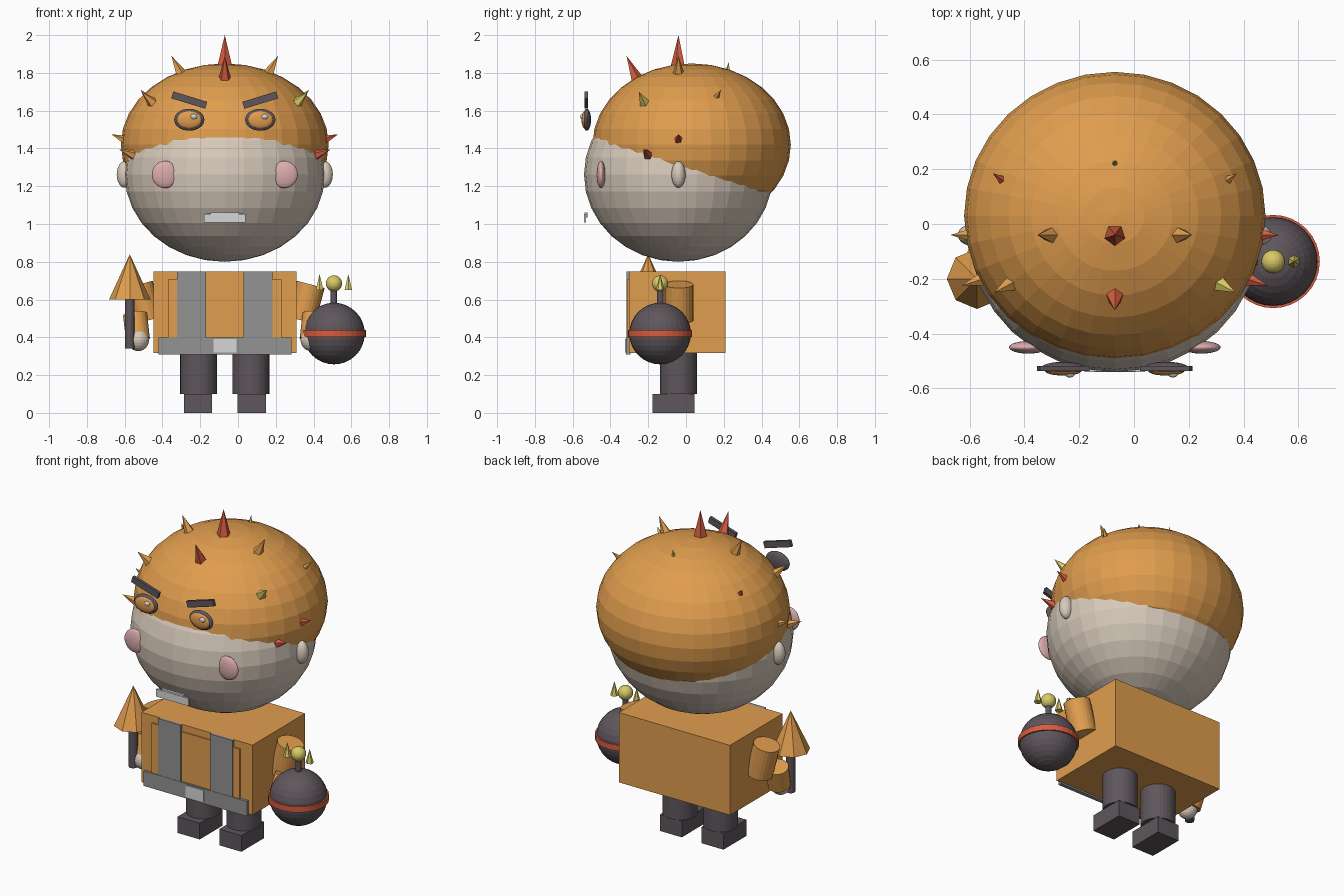
import bpy, bmesh, math
from mathutils import Vector, Matrix

if "Cube" in bpy.data.objects:
    bpy.data.objects.remove(bpy.data.objects["Cube"])

CX, CY = -0.07, -0.04          # body centre line


def srgb(r, g, b):
    def lin(c):
        c /= 255
        return c / 12.92 if c <= 0.04045 else ((c + 0.055) / 1.055) ** 2.4
    return (lin(r), lin(g), lin(b), 1)


def material(name, *rgb):
    m = bpy.data.materials.new(name)
    m.diffuse_color = srgb(*rgb)
    m.use_nodes = True
    m.node_tree.nodes["Principled BSDF"].inputs["Base Color"].default_value = m.diffuse_color
    return m


ORANGE = material("orange", 224, 157, 78)
SKIN = material("skin", 216, 202, 187)
DARK = material("charcoal", 94, 86, 92)
RED = material("red", 214, 92, 64)
GREY = material("grey", 148, 147, 148)
LIGHT = material("light_grey", 214, 214, 214)
YELLOW = material("yellow", 217, 202, 102)
PINK = material("pink", 220, 172, 172)


def finish(name, bm, mat):
    mesh = bpy.data.meshes.new(name)
    bm.to_mesh(mesh)
    bm.free()
    mesh.materials.append(mat)
    ob = bpy.data.objects.new(name, mesh)
    bpy.context.collection.objects.link(ob)
    return ob


def ball(name, mat, centre, radii, seg=32, rings=16):
    bm = bmesh.new()
    bmesh.ops.create_uvsphere(bm, u_segments=seg, v_segments=rings, radius=1)
    bmesh.ops.transform(bm, verts=bm.verts,
                        matrix=Matrix.Translation(centre) @ Matrix.Diagonal((*radii, 1)))
    return finish(name, bm, mat)


def box(name, mat, x, y, z, tilt=0):
    """Box from (low, high) ranges, optionally tilted about the y axis."""
    bm = bmesh.new()
    bmesh.ops.create_cube(bm, size=1)
    mid = [(a + b) / 2 for a, b in (x, y, z)]
    size = [b - a for a, b in (x, y, z)]
    bmesh.ops.transform(bm, verts=bm.verts, matrix=Matrix.Translation(mid)
                        @ Matrix.Rotation(tilt, 4, 'Y') @ Matrix.Diagonal((*size, 1)))
    return finish(name, bm, mat)


def rod(name, mat, start, end, r1, r2=None, sides=24):
    """Cylinder, or cone when r2 is 0, from start to end."""
    start, end = Vector(start), Vector(end)
    axis = end - start
    bm = bmesh.new()
    bmesh.ops.create_cone(bm, cap_ends=True, segments=sides, radius1=r1,
                          radius2=r1 if r2 is None else r2, depth=axis.length)
    bmesh.ops.transform(bm, verts=bm.verts, matrix=Matrix.Translation((start + end) / 2)
                        @ axis.to_track_quat('Z', 'Y').to_matrix().to_4x4())
    return finish(name, bm, mat)


# Head and hair cap: two overlapping ellipsoids
ball("head", SKIN, (CX, CY, 1.262), (0.53, 0.5, 0.462))
ball("hair", ORANGE, (CX, 0.03, 1.42), (0.55, 0.525, 0.43))

# Hair spikes on the centre line: colour, base, tip, radius
for mat, base, tip, r in (
        (RED, (CX, CY, 1.80), (CX, CY, 2.0), 0.05),
        (RED, (CX, -0.245, 1.73), (CX, -0.315, 1.89), 0.045),
        (YELLOW, (CX, 0.215, 1.78), (CX, 0.228, 1.86), 0.02)):
    rod("hair_spike", mat, base, tip, r, 0, 5)

# Paired hair spikes: left colour, right colour, offset base, offset tip, radius
for left, right, base, tip, r in (
        (ORANGE, ORANGE, (0.225, CY, 1.78), (0.282, CY, 1.89), 0.036),
        (ORANGE, YELLOW, (0.375, -0.215, 1.635), (0.44, -0.25, 1.70), 0.034),
        (ORANGE, RED, (0.53, CY, 1.445), (0.60, CY, 1.475), 0.024),
        (ORANGE, RED, (0.48, -0.20, 1.365), (0.56, -0.225, 1.395), 0.028),
        (RED, ORANGE, (0.41, 0.16, 1.67), (0.445, 0.185, 1.71), 0.018)):
    for side, mat in ((-1, left), (1, right)):
        rod("hair_spike", mat, (CX + side * base[0], *base[1:]),
            (CX + side * tip[0], *tip[1:]), r, 0, 5)

# Face details and limbs, mirrored about the centre line
for side in (-1, 1):
    def sx(d):
        return CX + side * d

    def span(d, half):
        return (sx(d) - half, sx(d) + half)

    ball("ear", SKIN, (sx(0.53), CY, 1.262), (0.042, 0.037, 0.07))
    ball("cheek", PINK, (sx(0.316), -0.45, 1.262), (0.07, 0.023, 0.072))
    ball("eye", DARK, (sx(0.188), -0.525, 1.552), (0.08, 0.022, 0.058))
    ball("iris", ORANGE, (sx(0.188), -0.537, 1.552), (0.065, 0.016, 0.046))
    ball("eye_glint", LIGHT, (sx(0.188) + 0.024, -0.548, 1.568), (0.018, 0.012, 0.014), 16, 8)
    box("eyebrow", DARK, span(0.188, 0.094), (-0.537, -0.518), (1.637, 1.675),
        -side * math.radians(17))

    # Arms
    rod("upper_arm", ORANGE, (sx(0.405), -0.037, 0.49), (sx(0.455), -0.037, 0.68), 0.076)
    rod("lower_arm", ORANGE, (sx(0.46), -0.15, 0.39), (sx(0.475), -0.11, 0.52), 0.064)
    ball("hand", SKIN, (sx(0.458), -0.165, 0.387), (0.057, 0.057, 0.06), 24, 12)

    # Legs and shoes
    rod("leg", DARK, (sx(0.138), CY, 0.10), (sx(0.138), CY, 0.33), 0.098, sides=32)
    box("shoe", DARK, span(0.142, 0.075), (-0.177, 0.045), (0, 0.10))

    # Overall straps and shirt edging
    box("strap", GREY, span(0.176, 0.077), (-0.316, -0.295), (0.39, 0.748))
    box("shirt_strip", ORANGE, span(0.276, 0.024), (-0.312, -0.295), (0.40, 0.705))

# Mouth
box("teeth", LIGHT, (CX - 0.11, CX + 0.11), (-0.54, -0.53), (1.007, 1.053))
box("upper_lip", LIGHT, (CX - 0.075, CX + 0.075), (-0.538, -0.522), (1.045, 1.062))
box("mouth_gap", GREY, (CX - 0.1, CX + 0.1), (-0.53, -0.522), (1.035, 1.055))

# Torso
box("torso", ORANGE, (-0.447, 0.31), (-0.302, 0.21), (0.318, 0.748))
box("shirt_panel", ORANGE, (-0.32, 0.185), (-0.308, -0.295), (0.39, 0.705))
box("belt", GREY, (-0.42, 0.283), (-0.318, -0.295), (0.308, 0.40))
box("buckle", LIGHT, (-0.131, -0.008), (-0.324, -0.316), (0.32, 0.392))

# Spear in the left hand
rod("spear_handle", DARK, (-0.573, -0.2, 0.342), (-0.573, -0.2, 0.62), 0.026, sides=16)
rod("spear_head", ORANGE, (-0.573, -0.2, 0.60), (-0.573, -0.2, 0.84), 0.11, 0, 8)

# Round bomb in the right hand
BX, BY, BZ = 0.508, -0.137, 0.42
ball("bomb", DARK, (BX, BY, BZ), (0.163, 0.163, 0.163))
rod("bomb_band", RED, (BX, BY, BZ - 0.018), (BX, BY, BZ + 0.018), 0.17, sides=32)
rod("bomb_neck", DARK, (BX, BY, 0.57), (BX, BY, 0.66), 0.017, sides=16)
ball("bomb_knob", YELLOW, (BX, BY, 0.685), (0.043, 0.043, 0.043), 24, 12)
for d in (-0.076, 0.076):
    rod("bomb_spark", YELLOW, (BX + d, BY, 0.65), (BX + d, BY, 0.735), 0.023, 0, 6)
